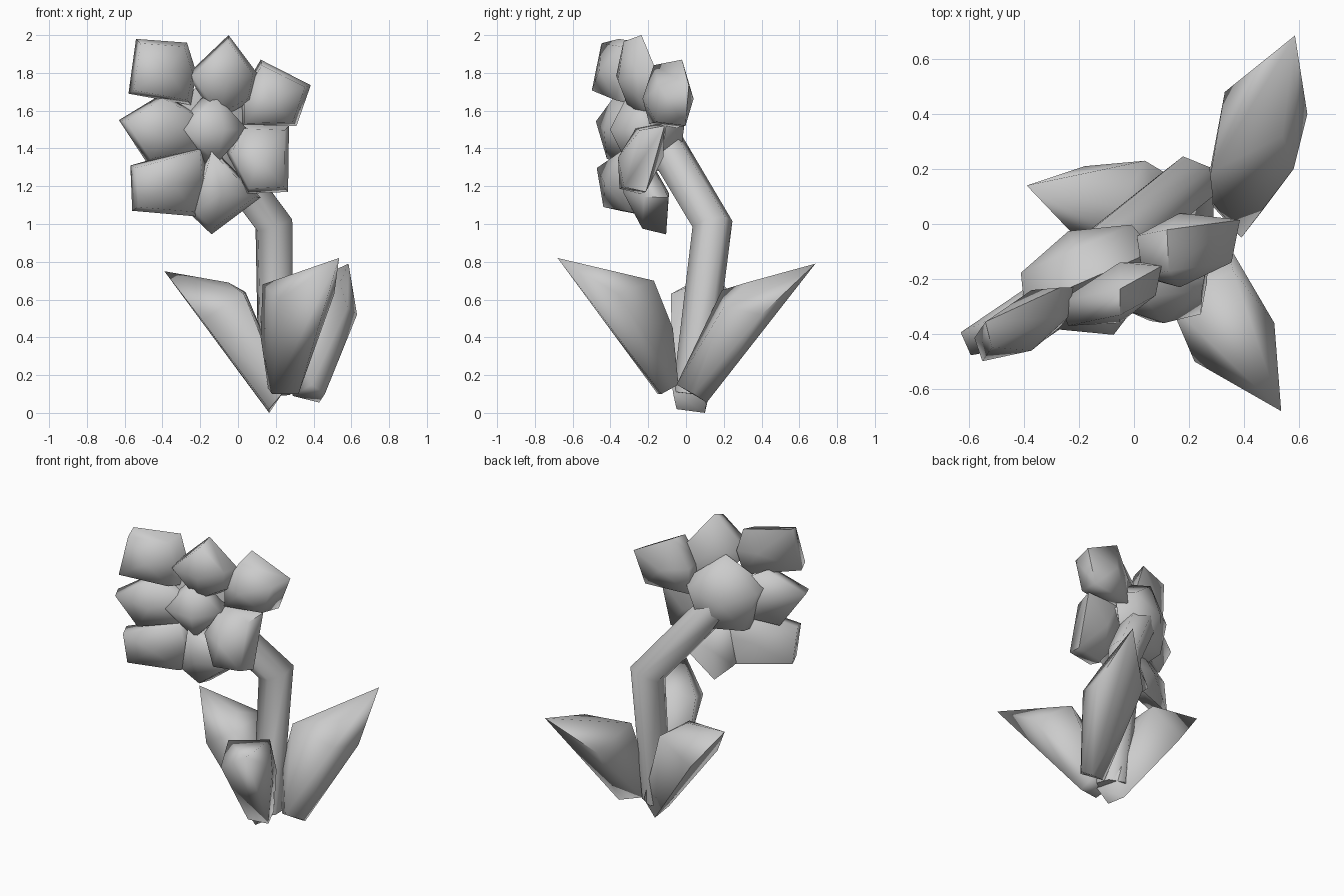
import bpy, bmesh
from math import radians, cos, sin, pi
from mathutils import Vector

if "Cube" in bpy.data.objects:
    bpy.data.objects.remove(bpy.data.objects["Cube"])


def finish(name, bm, angle=80):
    bmesh.ops.recalc_face_normals(bm, faces=bm.faces)
    me = bpy.data.meshes.new(name)
    bm.to_mesh(me)
    bm.free()
    ob = bpy.data.objects.new(name, me)
    bpy.context.collection.objects.link(ob)
    bpy.ops.object.select_all(action='DESELECT')
    ob.select_set(True)
    bpy.context.view_layer.objects.active = ob
    bpy.ops.object.shade_smooth_by_angle(angle=radians(angle))
    return ob


def hull(name, points):
    """Chunky faceted form wrapped around a few points."""
    bm = bmesh.new()
    for p in points:
        bm.verts.new(p)
    res = bmesh.ops.convex_hull(bm, input=bm.verts[:])
    junk = {g for g in res["geom_interior"] + res["geom_unused"]
            if isinstance(g, bmesh.types.BMVert)}
    bmesh.ops.delete(bm, geom=list(junk), context='VERTS')
    return finish(name, bm)


def petal(name, y, sx, sz, outline, t=0.12):
    """Thick petal: front-view outline on a tilted plane, tapered and bulged to the front."""
    n = len(outline)
    cx = sum(p[0] for p in outline) / n
    cz = sum(p[1] for p in outline) / n
    pts = [(cx, y - t / 2 - 0.06, cz), (cx, y + t / 2 + 0.04, cz)]
    for x, z in outline:
        dx, dz = x - cx, z - cz
        py = y + sx * dx + sz * dz
        pts += [(cx + dx * .86, y + (py - y) * .86 - t / 2, cz + dz * .86),
                (x, py + t / 2 - .02, z)]
    hull(name, pts)


# Seven petals around the head
petal("petal_upper_left", -0.34, 0.47, 0.14,
      [(-.54, 1.98), (-.27, 1.96), (-.22, 1.80), (-.25, 1.63), (-.58, 1.69)])
petal("petal_top", -0.24, 0.35, -0.15,
      [(-.05, 2.0), (.10, 1.80), (.07, 1.65), (-.11, 1.55), (-.27, 1.79)])
petal("petal_upper_right", -0.085, 0.15, 0.03,
      [(.12, 1.87), (.385, 1.735), (.31, 1.52), (.01, 1.51), (.01, 1.68)], 0.17)
petal("petal_left", -0.315, 0.45, 0.0,
      [(-.63, 1.55), (-.40, 1.69), (-.15, 1.56), (-.17, 1.38), (-.48, 1.32)])
petal("petal_right", -0.23, 0.12, 0.28,
      [(.02, 1.53), (.27, 1.52), (.265, 1.17), (.05, 1.16), (-.06, 1.38)], 0.14)
petal("petal_lower_left", -0.31, 0.45, -0.15,
      [(-.57, 1.31), (-.18, 1.42), (-.16, 1.22), (-.22, 1.04), (-.56, 1.07)])
petal("petal_bottom", -0.20, 0.25, -0.27,
      [(-.15, 1.42), (0, 1.26), (.12, 1.14), (-.14, 0.945), (-.25, 1.05)], 0.14)

# Flower centre: five-sided base disc behind the petals, four-sided bud in front
front = Vector((0.40, -0.92, 0))
side = Vector((0.92, 0.40, 0))
up = Vector((0, 0, 1))
back = Vector((-0.21, -0.09, 1.50))


def plug(name, sides, ends, rings):
    pts = [back + front * e for e in ends]
    for depth, r in rings:
        for i in range(sides):
            a = pi / 2 + i * 2 * pi / sides
            pts.append(back + front * depth + side * r * cos(a) + up * r * sin(a))
    hull(name, pts)


plug("flower_base", 5, (-.07, .22), ((0, .23), (.12, .27)))
plug("flower_bud", 4, (.05, .34), ((.12, .22), (.24, .18)))

# Bent six-sided stem
path = [Vector(p) for p in ((.20, .03, .10), (.19, .14, 1.0), (-.16, -.14, 1.47))]
bm = bmesh.new()
rings = []
d1 = (path[1] - path[0]).normalized()
d2 = (path[2] - path[1]).normalized()
lean = Vector((.8, .6, 0))
for c, d, k in ((path[0], d1, .9), (path[1], (d1 + d2).normalized(), 1.15), (path[2], d2, 1.05)):
    u = (lean - d * lean.dot(d)).normalized()
    w = d.cross(u)
    rings.append([bm.verts.new(c + u * .1 * k * cos(i * pi / 3) + w * .105 * sin(i * pi / 3))
                  for i in range(6)])
for a, b in zip(rings, rings[1:]):
    for i in range(6):
        j = (i + 1) % 6
        bm.faces.new((a[i], a[j], b[j], b[i]))
bm.faces.new(rings[0])
bm.faces.new(rings[-1])
finish("stem", bm)

# Three broad leaves: base ring, widest ring, tip
hull("leaf_left", [
    (.165, -.05, .02), (.165, .10, 0), (.24, .11, .11), (.24, -.07, .11),
    (-.19, -.07, .49), (-.18, .21, .48), (.04, .23, .64), (.03, -.08, .63),
    (.12, .04, .45), (-.05, .06, .69), (-.39, .14, .75)])
hull("leaf_front", [
    (.16, -.08, .13), (.18, -.15, .10), (.32, -.13, .10), (.30, -.04, .15),
    (.12, -.20, .40), (.13, -.29, .68), (.22, -.50, .60), (.51, -.36, .63),
    (.36, -.17, .70), (.34, -.07, .45), (.535, -.68, .82)])
hull("leaf_right", [
    (.29, .06, .09), (.43, .11, .055), (.46, .04, .10), (.39, -.05, .15),
    (.28, .19, .65), (.26, .11, .42), (.33, .48, .54), (.63, .40, .52), (.58, .20, .56),
    (.54, .32, .69), (.585, .685, .79)])
